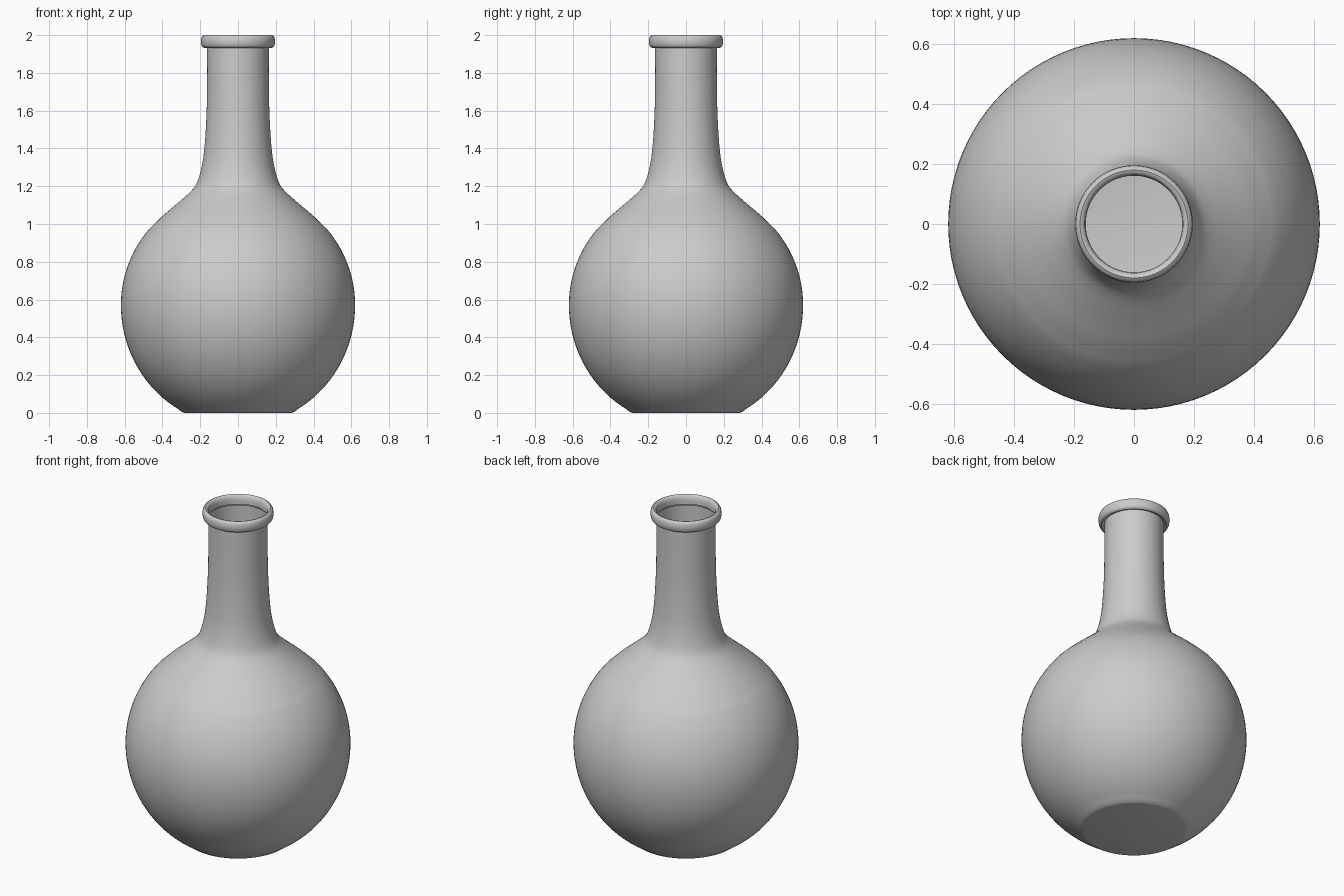
import bpy, bmesh, math
from mathutils import Vector

if "Cube" in bpy.data.objects:
    bpy.data.objects.remove(bpy.data.objects["Cube"])

SEGMENTS = 96


def smooth_path(points, steps=6):
    """Catmull-Rom curve through (radius, height) points."""
    p = [Vector(q) for q in points]
    p = [2 * p[0] - p[1]] + p + [2 * p[-1] - p[-2]]
    out = []
    for a, b, c, d in zip(p, p[1:], p[2:], p[3:]):
        for i in range(steps):
            t = i / steps
            out.append(0.5 * (2 * b + (c - a) * t + (2 * a - 5 * b + 4 * c - d) * t ** 2
                              + (3 * b - a - 3 * c + d) * t ** 3))
    return out + [p[-2]]


def lathe(name, profile, closed_loop=False):
    """Revolve a (radius, height) profile around z; radius 0 makes a pole."""
    bm = bmesh.new()
    pts = [bm.verts.new((r, 0, z)) for r, z in profile]
    edges = [bm.edges.new(e) for e in zip(pts, pts[1:])]
    if closed_loop:
        edges.append(bm.edges.new((pts[-1], pts[0])))
    bmesh.ops.spin(bm, geom=pts + edges, cent=(0, 0, 0), axis=(0, 0, 1),
                   angle=math.tau, steps=SEGMENTS, use_duplicate=False)
    bmesh.ops.remove_doubles(bm, verts=bm.verts, dist=1e-4)
    bmesh.ops.recalc_face_normals(bm, faces=bm.faces)
    mesh = bpy.data.meshes.new(name)
    bm.to_mesh(mesh)
    bm.free()
    obj = bpy.data.objects.new(name, mesh)
    bpy.context.collection.objects.link(obj)
    bpy.ops.object.select_all(action='DESELECT')
    obj.select_set(True)
    bpy.context.view_layer.objects.active = obj
    bpy.ops.object.shade_smooth_by_angle(angle=math.radians(35))
    return obj


# Round body with a flat base
base = [(0, 0), (0.28, 0), (0.297, 0.004)]
belly = []
for i in range(33):
    a = math.radians(-59.5 + i * (59.5 + 41) / 32)
    belly.append((0.62 * math.cos(a), 0.57 + (0.64 if a < 0 else 0.62) * math.sin(a)))

# Shoulder sweeping into the straight neck, then the rolled rim
neck = smooth_path([belly[-1], (0.40, 1.042), (0.32, 1.11), (0.25, 1.173), (0.217, 1.22),
                    (0.193, 1.3), (0.178, 1.4), (0.168, 1.55), (0.164, 1.7), (0.163, 1.94)])
rim = [(0.180, 1.933), (0.189, 1.938), (0.194, 1.947), (0.196, 1.967), (0.194, 1.985),
       (0.189, 1.995), (0.180, 2.0), (0.171, 1.997), (0.164, 1.988), (0.161, 1.967),
       (0.161, 1.945)]
lathe("flask", base + belly + [tuple(v) for v in neck[1:]] + rim)
